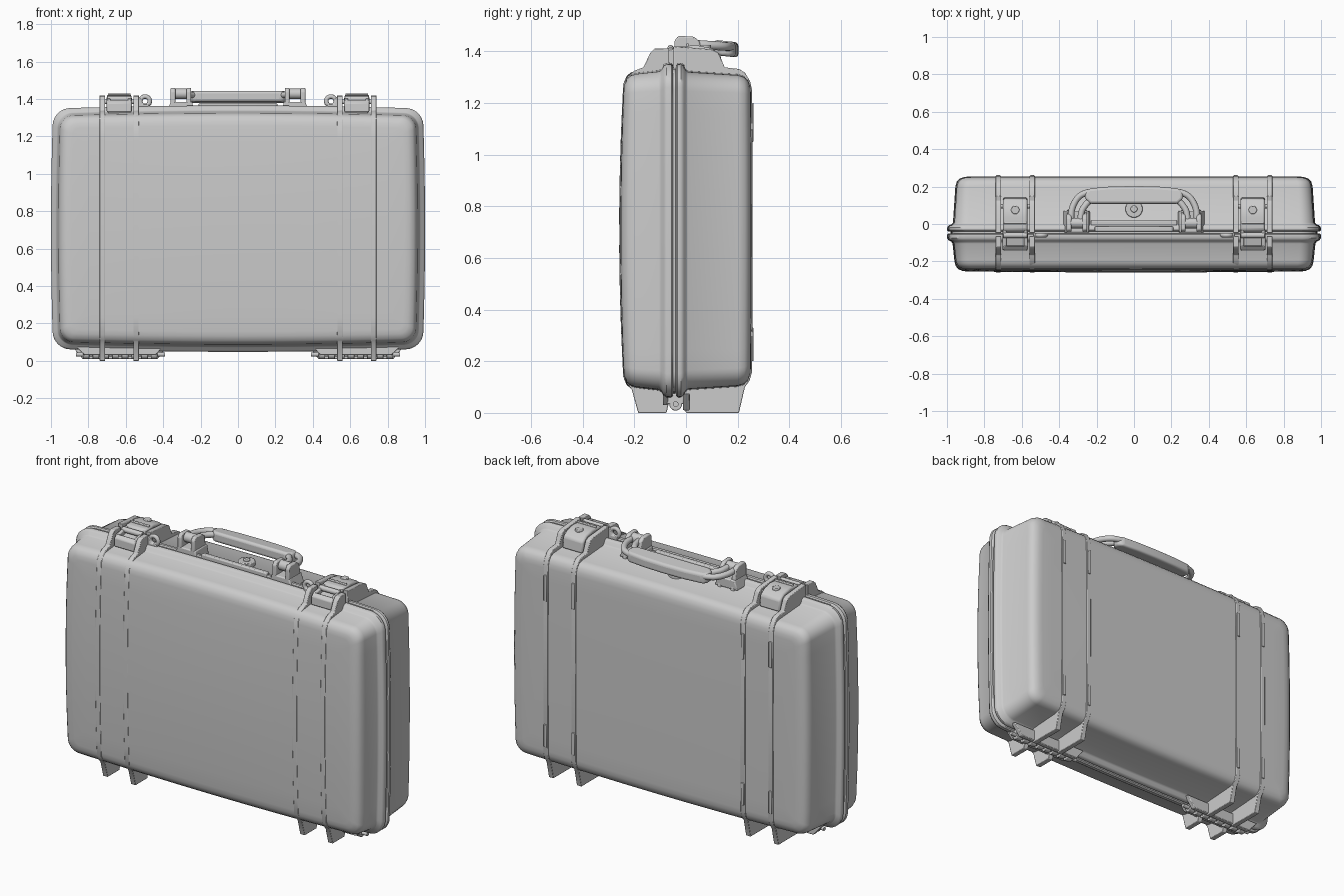
import bpy, bmesh, math
from mathutils import Vector

if "Cube" in bpy.data.objects:
    bpy.data.objects.remove(bpy.data.objects["Cube"])

ZC, HW, HZ = 0.7065, 1.0, 0.6585   # rim centre height and half sizes


def finish(name, bm, bevel=0.0, mirror=False, seg=2, angle=35):
    bmesh.ops.recalc_face_normals(bm, faces=bm.faces[:])
    me = bpy.data.meshes.new(name)
    bm.to_mesh(me)
    bm.free()
    ob = bpy.data.objects.new(name, me)
    bpy.context.collection.objects.link(ob)
    if bevel:
        m = ob.modifiers.new("Bevel", 'BEVEL')
        m.width, m.segments, m.limit_method = bevel, seg, 'ANGLE'
    if mirror:
        ob.modifiers.new("Mirror", 'MIRROR').use_mirror_merge = False
    bpy.ops.object.select_all(action='DESELECT')
    ob.select_set(True)
    bpy.context.view_layer.objects.active = ob
    bpy.ops.object.shade_smooth_by_angle(angle=math.radians(angle))
    return ob


def plate(name, axis, pts, a, b, bevel=0.006, mirror=False, tilt=0.0, seg=2):
    """Extrude a flat outline from a to b along an axis."""
    bm = bmesh.new()
    put = {'x': lambda p, t: (t, p[0], p[1]),
           'y': lambda p, t: (p[0], t, p[1]),
           'z': lambda p, t: (p[0], p[1], t - tilt * p[1])}[axis]
    lo = [bm.verts.new(put(p, a)) for p in pts]
    hi = [bm.verts.new(put(p, b)) for p in pts]
    n = len(pts)
    bm.faces.new(lo)
    bm.faces.new(hi)
    for i in range(n):
        bm.faces.new((lo[i], lo[(i + 1) % n], hi[(i + 1) % n], hi[i]))
    return finish(name, bm, bevel, mirror, seg)


def box(name, x, y, z, bevel=0.006, mirror=False):
    pts = [(x[0], y[0]), (x[1], y[0]), (x[1], y[1]), (x[0], y[1])]
    return plate(name, 'z', pts, z[0], z[1], bevel, mirror)


def disc(name, axis, c, r, a, b, bevel=0.004, mirror=False, n=24):
    pts = [(c[0] + r * math.cos(2 * math.pi * i / n),
            c[1] + r * math.sin(2 * math.pi * i / n)) for i in range(n)]
    return plate(name, axis, pts, a, b, bevel, mirror)


def outline(d):
    """Bowed rounded rectangle, inset by d from the rim."""
    w, h = HW - d, HZ - d
    r = min(max(0.09 - 0.5 * d, 0.02), h * 0.9)
    arcs = []
    for k, (sx, sz) in enumerate([(1, 1), (-1, 1), (-1, -1), (1, -1)]):
        for j in range(9):
            t = math.pi / 2 * (k + j / 8)
            arcs.append(Vector((sx * (w - r) + r * math.cos(t),
                                sz * (h - r) + r * math.sin(t))))
    pts = []
    for i, p in enumerate(arcs):
        pts.append(p)
        if i % 9 == 8:               # subdivide the long sides so they can bow
            q = arcs[(i + 1) % 36]
            pts += [p.lerp(q, j / 14) for j in range(1, 14)]
    return [(p.x * (1 - 0.012 * (p.y / HZ) ** 2),
             p.y * (1 - 0.025 * (p.x / HW) ** 2)) for p in pts]


def shell(name, sections, bulge):
    bm = bmesh.new()
    rings = []
    for y, d in sections:
        wt = min(max((abs(y) - 0.1) / 0.13, 0), 1)
        ring = []
        for x, z in outline(d):
            off = bulge * wt * (1 - (z / HZ) ** 2) * (1 - 0.3 * x * x)
            ring.append(bm.verts.new((x, y + off, ZC + z)))
        rings.append(ring)
    for a, b in zip(rings, rings[1:]):
        for i in range(len(a)):
            j = (i + 1) % len(a)
            bm.faces.new((a[i], a[j], b[j], b[i]))
    bm.faces.new(rings[0])
    bm.faces.new(rings[-1])
    return finish(name, bm, angle=40)


# Two halves of the case, each with half of the rim
INNER = (0.2, 0.3, 0.4, 0.5, 0.6)
shell("front_lid", [(-.036, .02), (-.05, .02), (-.051, .007), (-.057, .001), (-.075, 0),
                    (-.087, .008), (-.095, .024), (-.105, .03), (-.19, .04), (-.21, .046),
                    (-.226, .06), (-.235, .085), (-.237, .11)]
      + [(-.237, d) for d in INNER], -0.022)
shell("back_base", [(-.04, .02), (-.039, .007), (-.033, .001), (-.02, 0), (-.008, .008),
                    (-.002, .024), (.008, .032), (.2, .045), (.225, .053), (.24, .07),
                    (.248, .095), (.25, .12)]
      + [(.25, d) for d in INNER], 0.005)

# Reinforcing ribs: feet below, thin bands over the faces, latch guards on top
front_curve = [(-(0.238 + 0.02 * (1 - ((z - ZC) / HZ) ** 2)), z)
               for z in [1.275 - 1.135 * i / 12 for i in range(13)]]
lid_rib = [(-.065, 1.30), (-.065, 1.412), (-.12, 1.412), (-.138, 1.395), (-.165, 1.338),
           (-.2, 1.325), (-.226, 1.303)] + front_curve + [
           (-.226, .11), (-.21, .09), (-.185, 0), (-.075, 0), (-.06, .07)]
base_rib = [(-.048, 1.30), (-.048, 1.42), (.1, 1.408), (.125, 1.395), (.15, 1.338),
            (.205, 1.332), (.228, 1.318), (.248, 1.285), (.256, 1.25), (.258, ZC),
            (.256, .16), (.246, .125), (.228, .1), (.205, 0), (.0, 0), (-.02, .07)]
for tag, x0, x1 in (("inner", .53, .56), ("outer", .71, .74)):
    plate(f"lid_rib_{tag}", 'x', lid_rib, x0, x1, 0.003, True)
    plate(f"base_rib_{tag}", 'x', base_rib, x0, x1, 0.003, True)
    for z0, z1 in ((.2, .33), (1.05, 1.2)):
        box(f"back_pad_{tag}", (x0 + .005, x1 - .005), (.24, .262), (z0, z1), 0.003, True)

# Hinges under the rim
hinge = [(.38, .075), (.43, .01), (.83, .01), (.885, .075)]
plate("hinge_leaf_back", 'y', hinge, -.012, .015, 0.004, True)
plate("hinge_leaf_front", 'y', [(.40, .08), (.44, .03), (.82, .03), (.87, .08)],
      -.09, -.07, 0.004, True)
disc("hinge_pin", 'x', (-.04, .034), .011, .39, .865, 0, True, 16)
for i in range(8):
    x = .43 + i * .052
    disc(f"hinge_knuckle_{i}", 'x', (-.04, .034), .025, x, x + .036, 0.003, True, 20)
    box(f"hinge_web_{i}", (x, x + .036), (-.075, -.01) if i % 2 else (-.045, 0),
        (.034, .075), 0.003, True)

# Latches: lever, open clasp frame, pivot pin and release button
plate("latch_lever", 'x', [(-.04, 1.32), (-.045, 1.40), (-.03, 1.418), (.04, 1.424),
                           (.10, 1.412), (.135, 1.385), (.142, 1.32)], .57, .70, 0.009, True)
plate("latch_clasp_pad", 'x', [(-.125, 1.32), (-.12, 1.365), (-.04, 1.385), (-.03, 1.32)],
      .575, .695, 0.004, True)
clasp = [(-.14, 1.33), (-.138, 1.375), (-.12, 1.395), (-.03, 1.412), (-.03, 1.33)]
plate("latch_clasp_side_inner", 'x', clasp, .568, .588, 0.005, True)
plate("latch_clasp_side_outer", 'x', clasp, .682, .702, 0.005, True)
plate("latch_clasp_front", 'x', [(-.142, 1.33), (-.14, 1.378), (-.118, 1.397), (-.112, 1.33)],
      .57, .70, 0.005, True)
disc("latch_clasp_bar", 'x', (-.06, 1.40), .015, .57, .70, 0.002, True)
box("latch_lever_ridge", (.575, .695), (.0, .012), (1.40, 1.43), 0.004, True)
disc("latch_button", 'z', (.635, .075), .022, 1.40, 1.425, 0.004, True)
disc("latch_pivot", 'x', (.095, 1.385), .012, .535, .735, 0.002, True, 16)

# Padlock eyelets beside the latches
for s in (-1, 1):
    bpy.ops.mesh.primitive_torus_add(major_radius=.025, minor_radius=.012, major_segments=28,
                                     minor_segments=10, location=(s * .497, -.06, 1.388),
                                     rotation=(math.pi / 2, 0, 0))
    bpy.context.object.name = "padlock_eyelet"
    bpy.ops.object.shade_smooth()
plate("padlock_tab", 'y', [(.475, 1.34), (.475, 1.372), (.515, 1.372), (.518, 1.405),
                           (.54, 1.405), (.54, 1.34)], -.073, -.047, 0.004, True)

# Handle mounts
lug = [(-.045, 1.32), (-.045, 1.44), (-.03, 1.46), (.03, 1.457), (.052, 1.44), (.075, 1.32)]
plate("handle_lug_inner", 'x', lug, .25, .275, 0.006, True)
plate("handle_lug_outer", 'x', lug, .335, .36, 0.006, True)
plate("handle_mount_foot", 'y', [(.235, 1.33), (.245, 1.385), (.36, 1.385), (.38, 1.33)],
      -.045, .07, 0.006, True)
disc("handle_hub", 'x', (.005, 1.428), .028, .255, .355, 0.004, True)

# Folded-back handle: padded grip and forked arms
grip = [(-.235, .108), (-.262, .135), (-.262, .17), (-.24, .19), (-.13, .2), (0, .203),
        (.13, .2), (.24, .19), (.262, .17), (.262, .135), (.235, .108)]
plate("handle_grip", 'z', grip, 1.398, 1.457, 0.02, tilt=0.11, seg=4)
arms = {"outer": [(.335, .0), (.34, .06), (.315, .125), (.28, .162), (.235, .172)],
        "inner": [(.285, .0), (.287, .05), (.268, .095), (.235, .128)]}
for tag, path in arms.items():
    for s in (-1, 1):
        cu = bpy.data.curves.new(f"handle_arm_{tag}", 'CURVE')
        cu.dimensions, cu.bevel_depth, cu.bevel_resolution = '3D', .017, 4
        cu.use_fill_caps = True
        sp = cu.splines.new('NURBS')
        sp.points.add(len(path) - 1)
        for p, (x, y) in zip(sp.points, path):
            p.co = (s * x, y, 1.43 - .07 * y, 1)
        sp.order_u, sp.use_endpoint_u, sp.resolution_u = 3, True, 6
        bpy.context.collection.objects.link(bpy.data.objects.new(cu.name, cu))

# Ledge below the grip and the pressure valve
box("handle_ledge", (-.21, .21), (-.04, -.012), (1.33, 1.378))
box("handle_ledge_step", (-.23, .23), (-.015, .02), (1.32, 1.35))
disc("pressure_valve", 'z', (0, .08), .046, 1.32, 1.352, 0.005, n=32)
disc("pressure_valve_cap", 'z', (0, .08), .018, 1.34, 1.36, 0.004)
